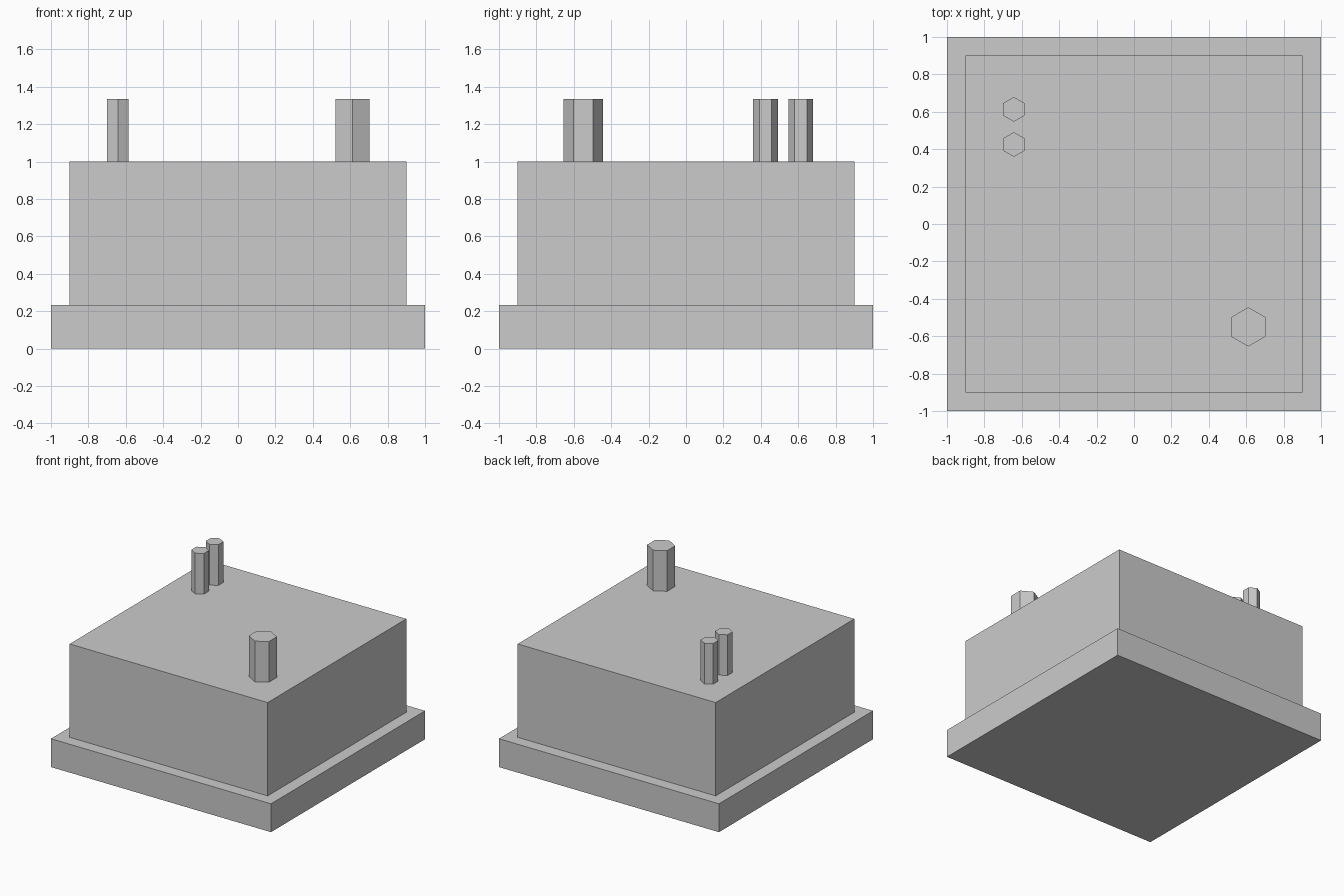
import bpy, bmesh
from math import sin, cos, tau

if "Cube" in bpy.data.objects:
    bpy.data.objects.remove(bpy.data.objects["Cube"])


def prism(name, sides, radius, x, y, z0, z1, turn):
    """Upright regular prism; turn is the angle of its first corner."""
    bm = bmesh.new()
    ring = [bm.verts.new((x + radius * cos(turn + tau * i / sides),
                          y + radius * sin(turn + tau * i / sides), z0))
            for i in range(sides)]
    base = bm.faces.new(ring)
    top = bmesh.ops.extrude_face_region(bm, geom=[base], use_keep_orig=True)
    for v in top["geom"]:
        if isinstance(v, bmesh.types.BMVert):
            v.co.z = z1
    bmesh.ops.recalc_face_normals(bm, faces=bm.faces)
    mesh = bpy.data.meshes.new(name)
    bm.to_mesh(mesh)
    bm.free()
    obj = bpy.data.objects.new(name, mesh)
    bpy.context.collection.objects.link(obj)
    return obj


ROOT2 = 2 ** 0.5
BASE_TOP, BODY_TOP, PEG_TOP = 0.233, 1.0, 1.334

# Square plinth and the block standing on it
prism("base_plinth", 4, ROOT2, 0, 0, 0, BASE_TOP, tau / 8)
prism("main_block", 4, 0.9 * ROOT2, 0, 0, BASE_TOP, BODY_TOP, tau / 8)

# Hexagonal pegs, corners pointing front and back
prism("large_peg", 6, 0.105, 0.611, -0.55, BODY_TOP, PEG_TOP, tau / 4)
for i, y in enumerate((0.425, 0.613)):
    prism(f"small_peg_{i + 1}", 6, 0.066, -0.642, y, BODY_TOP, PEG_TOP, tau / 4)
